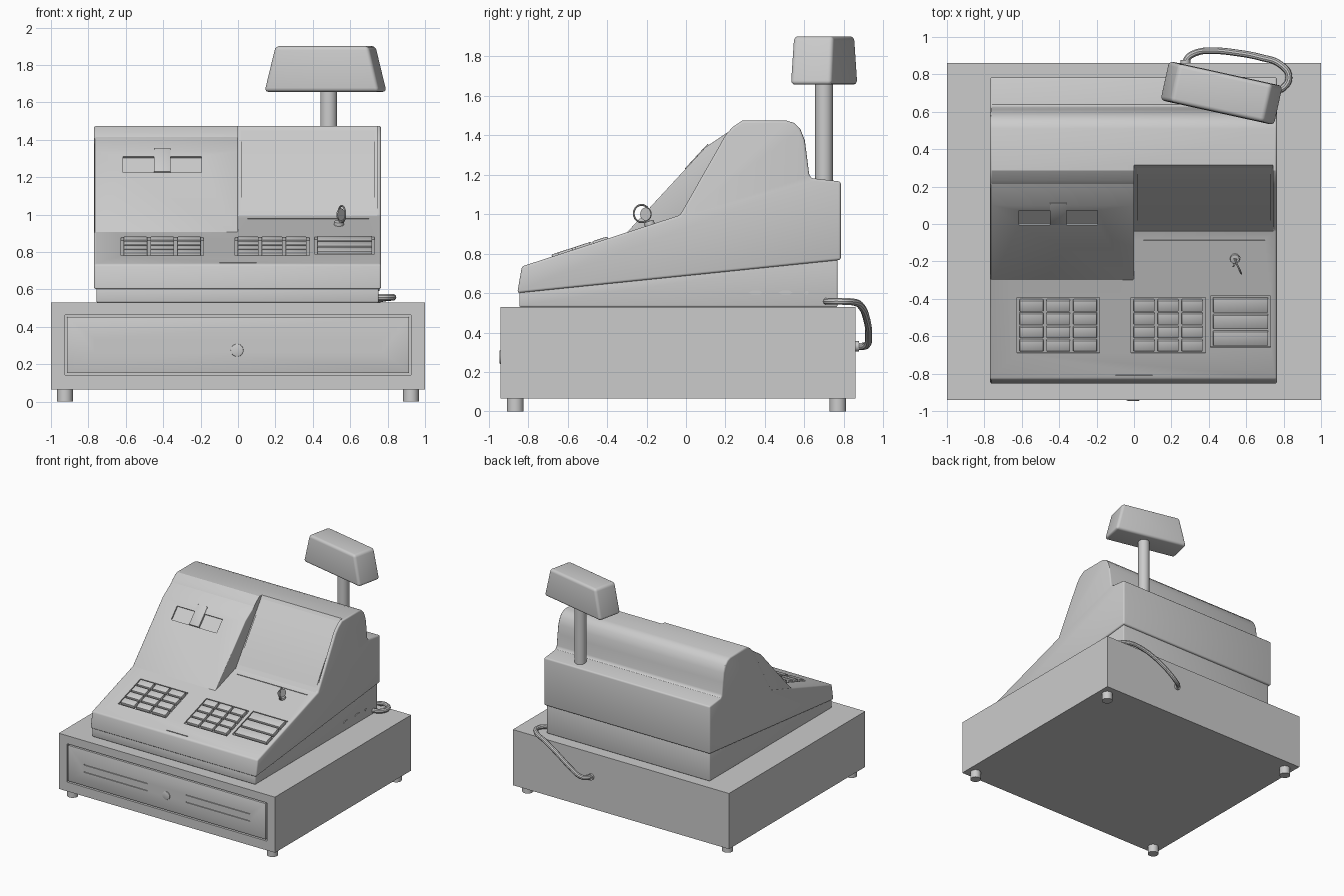
import bpy, bmesh, math
from mathutils import Vector

if "Cube" in bpy.data.objects:
    bpy.data.objects.remove(bpy.data.objects["Cube"])

cutters = []


def add_mesh(name, bm, bevel=0.0, segments=3):
    bmesh.ops.recalc_face_normals(bm, faces=bm.faces)
    me = bpy.data.meshes.new(name)
    bm.to_mesh(me)
    bm.free()
    ob = bpy.data.objects.new(name, me)
    bpy.context.collection.objects.link(ob)
    if bevel:
        m = ob.modifiers.new("bevel", 'BEVEL')
        m.width, m.segments = bevel, segments
        m.limit_method, m.angle_limit = 'ANGLE', math.radians(40)
    return ob


def prism(name, yz, x0, x1, bevel=0.0):
    """Side profile (y, z) extruded along x."""
    bm = bmesh.new()
    f = bm.faces.new([bm.verts.new((x0, y, z)) for y, z in yz])
    r = bmesh.ops.extrude_face_region(bm, geom=[f])
    bmesh.ops.translate(bm, vec=(x1 - x0, 0, 0),
                        verts=[v for v in r["geom"] if isinstance(v, bmesh.types.BMVert)])
    return add_mesh(name, bm, bevel)


def box(name, centre, size, tilt=0.0, bevel=0.0):
    bm = bmesh.new()
    bmesh.ops.create_cube(bm, size=1)
    bmesh.ops.scale(bm, vec=size, verts=bm.verts)
    ob = add_mesh(name, bm, bevel, 2)
    ob.location, ob.rotation_euler = centre, (tilt, 0, 0)
    return ob


def cylinder(name, centre, r, depth, rot=(0, 0, 0), sides=32, bevel=0.0):
    bm = bmesh.new()
    bmesh.ops.create_cone(bm, cap_ends=True, segments=sides, radius1=r, radius2=r, depth=depth)
    ob = add_mesh(name, bm, bevel, 2)
    ob.location, ob.rotation_euler = centre, rot
    return ob


def cut(target, cutter):
    cutter.hide_render = True
    cutters.append(cutter)
    m = target.modifiers.new("cut", 'BOOLEAN')
    m.operation, m.solver, m.object = 'DIFFERENCE', 'EXACT', cutter


# Cash drawer with flush front panel, grooves and lock
case = box("drawer_case", (0, -0.04, 0.2975), (2, 1.8, 0.465))
cut(case, box("drawer_opening", (0, -0.94, 0.3025), (1.85, 0.05, 0.32)))
front = box("drawer_front", (0, -0.928, 0.3025), (1.83, 0.024, 0.30), bevel=0.003)
for s in (-1, 1):
    for z in (0.27, 0.33):
        cut(front, box("drawer_groove", (s * 0.472, -0.94, z), (0.59, 0.016, 0.009)))
    for y in (-0.865, 0.77):
        cylinder("foot", (s * 0.925, y, 0.036), 0.042, 0.072)
cylinder("drawer_lock", (-0.005, -0.937, 0.275), 0.034, 0.016, (math.pi / 2, 0, 0), 24, 0.003)
box("lock_slot", (-0.005, -0.943, 0.275), (0.008, 0.004, 0.036))

# Lower housing under the slanted seam
prism("lower_housing", [(-0.845, 0.53), (0.768, 0.53), (0.768, 0.775), (-0.845, 0.61)],
      -0.757, 0.752, 0.008)

# Upper housing: key slope, screen slope, rounded hood, rear ledge
body = prism("upper_housing", [
    (-0.855, 0.60), (-0.832, 0.735), (-0.03, 0.995), (0.20, 1.40), (0.235, 1.44),
    (0.285, 1.474), (0.51, 1.474), (0.548, 1.462), (0.58, 1.43), (0.602, 1.375),
    (0.612, 1.30), (0.625, 1.195), (0.64, 1.182), (0.785, 1.165), (0.785, 0.768)],
    -0.77, 0.765, 0.012)

# Screen recess with gently bulging screen behind the right rim
cut(body, prism("screen_cutter", [(-0.035, 0.985), (0.305, 1.455), (0.325, 1.49),
                                  (0.1, 1.6), (-0.1, 1.1)], 0.0, 0.743))
n = Vector((-0.81, 0.586))
pts = []
for i in range(9):
    t = i / 8
    p = Vector((-0.025, 0.995)).lerp(Vector((0.30, 1.45)), t) + n * 0.014 * math.sin(math.pi * t)
    pts.append(tuple(p))
prism("screen", pts + [(0.32, 1.42), (0.02, 0.98)], 0.015, 0.732)

# Raised printer hood on the left half
hood = prism("printer_hood", [(-0.315, 0.89), (0.10, 1.34), (0.235, 1.43), (0.33, 1.473),
                              (0.36, 1.2), (0.0, 0.85)], -0.766, 0.0, 0.006)
hood_tilt = math.atan2(0.45, 0.415)


def on_hood(name, x, y, size, lift=0.0, bevel=0.0):
    z = 0.89 + (y + 0.315) * 0.45 / 0.415
    s, c = math.sin(hood_tilt), math.cos(hood_tilt)
    return box(name, (x, y - s * lift, z + c * lift), size, hood_tilt, bevel)


cut(hood, on_hood("paper_slot", -0.405, 0.034, (0.42, 0.115, 0.024)))
on_hood("paper_tab", -0.405, 0.055, (0.09, 0.17, 0.03), -0.011, 0.002)

# Key slope helpers
slope = 0.26 / 0.802
tilt = math.atan(slope)


def on_slope(name, x, y, size, lift=0.0, bevel=0.0):
    z = 0.735 + (y + 0.832) * slope
    return box(name, (x, y - math.sin(tilt) * lift, z + math.cos(tilt) * lift), size, tilt, bevel)


# Key pads: sunken wells filled with raised keys
for label, x0, x1, y0, y1, cols, rows in (
        ("left", -0.62, -0.19, -0.685, -0.40, 3, 4),
        ("middle", -0.01, 0.375, -0.685, -0.40, 3, 4),
        ("right", 0.415, 0.725, -0.655, -0.39, 1, 3)):
    cut(body, on_slope(label + "_key_well", (x0 + x1) / 2, (y0 + y1) / 2,
                       (x1 - x0 + 0.012, (y1 - y0) / math.cos(tilt) + 0.012, 0.03)))
    dx, dy = (x1 - x0) / cols, (y1 - y0) / rows
    for i in range(cols):
        for j in range(rows):
            on_slope(label + "_key", x0 + dx * (i + 0.5), y0 + dy * (j + 0.5),
                     (dx - 0.016, dy / math.cos(tilt) - 0.014, 0.03), -0.004, 0.004)

# Small seams on the key slope
cut(body, on_slope("front_seam", 0, -0.805, (0.2, 0.008, 0.012)))
cut(body, on_slope("screen_seam", 0.375, -0.085, (0.65, 0.006, 0.01)))

# Lock, key and key ring
cylinder("key_lock", (0.54, -0.185, 0.95), 0.026, 0.03, (tilt, 0, 0), 24, 0.003)
box("key_blade", (0.543, -0.195, 0.972), (0.008, 0.018, 0.05), tilt)
bow = cylinder("key_bow", (0.548, -0.203, 1.0), 0.033, 0.008, (0, math.pi / 2, math.radians(-35)), 24)
bpy.ops.mesh.primitive_torus_add(major_radius=0.044, minor_radius=0.005, major_segments=32,
                                 minor_segments=8, location=(0.555, -0.225, 1.003),
                                 rotation=(0, math.pi / 2, math.radians(25)))
bpy.context.object.name = "key_ring"

# Side sockets
for y, w in ((0.353, 0.03), (0.505, 0.03)):
    port = cylinder("side_port", (0.753, y, 0.602), 1, 0.008, (0, math.pi / 2, 0), 6)
    port.scale = (0.012, 0.036, 1)
cylinder("side_jack", (0.753, 0.612, 0.602), 0.009, 0.008, (0, math.pi / 2, 0), 16)

# Customer display: pole and tapered, turned head
cylinder("display_pole", (0.485, 0.70, 1.41), 0.045, 0.54)
bm = bmesh.new()
bmesh.ops.create_cube(bm, size=1)
for v in bm.verts:
    w, d = (0.51, 0.208) if v.co.z > 0 else (0.63, 0.215)
    v.co = (v.co.x * w, v.co.y * d, v.co.z * 0.245)
head = add_mesh("display_head", bm, 0.022, 4)
head.location, head.rotation_euler = (0.468, 0.70, 1.779), (0, 0, math.radians(-12.4))

# Cable from the housing side round to the drawer back
cu = bpy.data.curves.new("cable", 'CURVE')
cu.dimensions, cu.bevel_depth, cu.bevel_resolution = '3D', 0.018, 3
cu.resolution_u, cu.use_fill_caps = 8, True
path = [(0.74, 0.71, 0.558), (0.80, 0.73, 0.558), (0.828, 0.79, 0.558), (0.78, 0.855, 0.553),
        (0.68, 0.89, 0.53), (0.55, 0.915, 0.47), (0.42, 0.926, 0.39), (0.33, 0.915, 0.335),
        (0.285, 0.885, 0.33), (0.275, 0.85, 0.33)]
sp = cu.splines.new('BEZIER')
sp.bezier_points.add(len(path) - 1)
for bp, co in zip(sp.bezier_points, path):
    bp.co = co
    bp.handle_left_type = bp.handle_right_type = 'AUTO'
bpy.context.collection.objects.link(bpy.data.objects.new("cable", cu))
cylinder("cable_plug", (0.275, 0.866, 0.33), 0.026, 0.02, (math.pi / 2, 0, 0), 20)

# Apply modifiers, smooth rounded edges, drop the cutters
bpy.ops.object.select_all(action='DESELECT')
parts = [o for o in bpy.context.scene.objects if o not in cutters]
for o in parts:
    o.select_set(True)
bpy.context.view_layer.objects.active = parts[0]
bpy.ops.object.convert(target='MESH')
bpy.ops.object.shade_smooth_by_angle(angle=math.radians(30))
for c in cutters:
    bpy.data.objects.remove(c)
